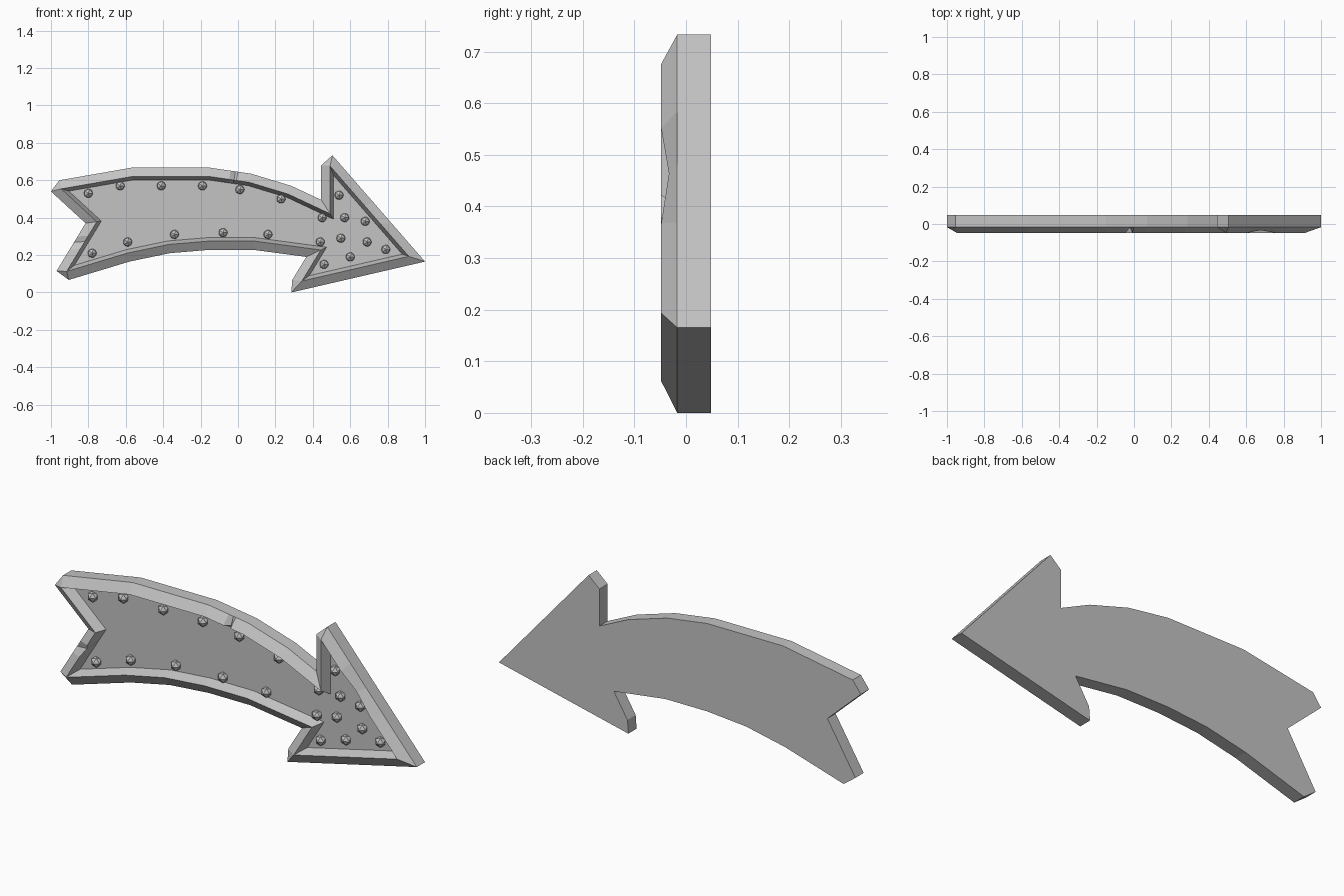
import bpy, bmesh, math
from mathutils import Vector
from mathutils.geometry import intersect_line_line

cube = bpy.data.objects.get("Cube")
if cube:
    bpy.data.objects.remove(cube, do_unlink=True)

metal = bpy.data.materials.new("plain_grey")
metal.use_nodes = True
grey = (0.55, 0.55, 0.55, 1)
metal.diffuse_color = grey
metal.node_tree.nodes["Principled BSDF"].inputs["Base Color"].default_value = grey

BACK, SHOULDER, RIDGE, PANEL = 0.048, -0.017, -0.048, 0.002

# Arrow outline seen from the front, clockwise from the tail's upper corner
OUTLINE = [Vector((x, 0, z)) for x, z in [
    (-1, .54), (-.955, .6), (-.57, .667), (-.15, .667), (.07, .635),
    (.285, .57), (.445, .495), (.445, .68), (.505, .733), (1, .165),
    (.285, 0), (.29, .067), (.365, .19), (.08, .228), (-.15, .228),
    (-.365, .21), (-.58, .165), (-.905, .067), (-.97, .115), (-.815, .37)]]
# Edges that blunt a corner; the rim inside them comes to a sharp point
BLUNT = {0, 7, 10, 17}
COUNT = len(OUTLINE)


def inset(points, distance):
    """Move every edge inwards and meet its neighbours, skipping blunt edges."""
    def moved_edge(i):
        a, b = points[i % COUNT], points[(i + 1) % COUNT]
        d = (b - a).normalized()
        shift = Vector((d.z, 0, -d.x)) * distance
        return a + shift, b + shift

    ring = []
    for i in range(COUNT):
        before, after = (i - 1) % COUNT, i
        if before in BLUNT:
            before = (before - 1) % COUNT
        if after in BLUNT:
            after = (after + 1) % COUNT
        ring.append(intersect_line_line(*moved_edge(before), *moved_edge(after))[0])
    return ring


def at_depth(points, y):
    return [Vector((p.x, y, p.z)) for p in points]


rings = [at_depth(OUTLINE, BACK), at_depth(OUTLINE, SHOULDER),
         at_depth(inset(OUTLINE, .047), RIDGE), at_depth(inset(OUTLINE, .066), PANEL)]


def dent(edge, steps, depth):
    """Add three points along an edge and press the middle of the ridge in."""
    for level, ring in enumerate(rings):
        a, b = ring[edge], ring[(edge + 1) % len(ring)]
        extra = [a.lerp(b, t) for t in steps]
        if level == 2:
            extra[1].y = depth
        ring[edge + 1:edge + 1] = extra


# Dents in the tail, the head and the top edge, last edge first
dent(18, (.45, .6, .72), -.022)
dent(8, (.26, .44, .64), -.033)
dent(3, (.5, .62, .68), -.02)


def make_object(name, bm):
    mesh = bpy.data.meshes.new(name)
    bm.to_mesh(mesh)
    bm.free()
    mesh.materials.append(metal)
    obj = bpy.data.objects.new(name, mesh)
    bpy.context.collection.objects.link(obj)
    return obj


# Arrow tray: flat back, side wall, bevelled rim and recessed panel
bm = bmesh.new()
loops = [[bm.verts.new(p) for p in ring] for ring in rings]
size = len(loops[0])
for low, high in zip(loops, loops[1:]):
    for i in range(size):
        j = (i + 1) % size
        bm.faces.new((low[i], low[j], high[j], high[i]))
bm.faces.new(loops[0])
bm.faces.new(loops[-1])
bmesh.ops.remove_doubles(bm, verts=bm.verts, dist=0.0005)
bmesh.ops.recalc_face_normals(bm, faces=bm.faces)
make_object("arrow_tray", bm)

# Faceted bulbs around the shaft and across the head
BULBS = [(-.8, .53), (-.63, .57), (-.41, .57), (-.19, .57), (.01, .55),
         (.23, .5), (.45, .4), (.54, .52), (.57, .4), (.68, .38), (.44, .27),
         (.55, .29), (.69, .27), (.79, .23), (.6, .19), (.46, .15),
         (.16, .31), (-.08, .32), (-.34, .31), (-.59, .27), (-.78, .21)]
for number, (x, z) in enumerate(BULBS):
    bm = bmesh.new()
    bmesh.ops.create_icosphere(bm, subdivisions=1, radius=.027)
    bulb = make_object(f"bulb_{number + 1}", bm)
    bulb.location = (x, -.003, z)
    bulb.rotation_euler.x = math.pi / 2
